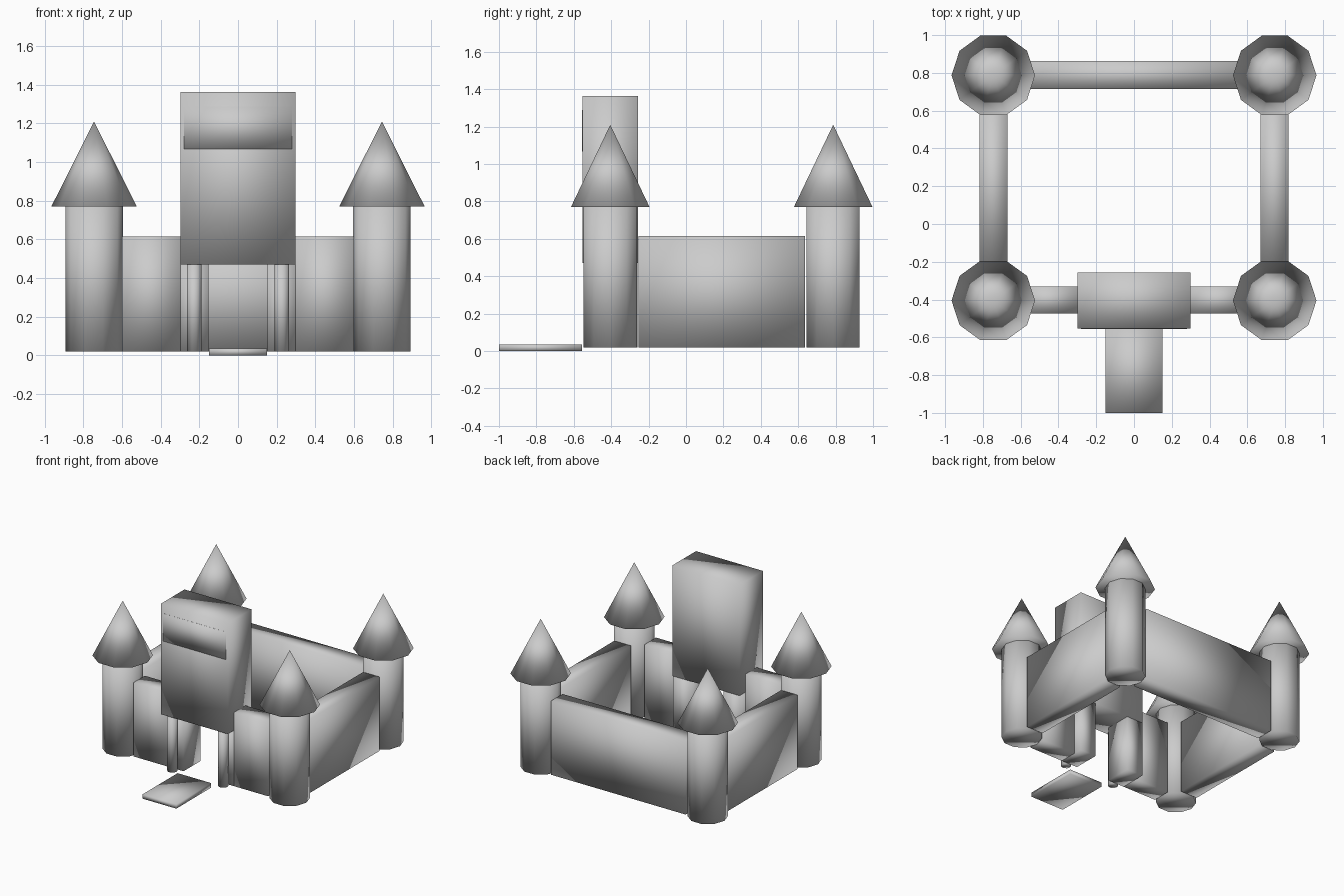
import bpy
import math

cube = bpy.data.objects.get("Cube")
if cube:
    bpy.data.objects.remove(cube, do_unlink=True)

GREY = (0.6, 0.6, 0.6, 1.0)
stone = bpy.data.materials.new("grey_stone")
stone.use_nodes = True
stone.diffuse_color = GREY
stone.node_tree.nodes["Principled BSDF"].inputs["Base Color"].default_value = GREY


def finish(name):
    """Name the active object, give it the stone colour and soft shading."""
    ob = bpy.context.object
    ob.name = ob.data.name = name
    ob.data.materials.append(stone)
    bpy.ops.object.shade_smooth()
    return ob


def box(name, x, y, z):
    """Box from (min, max) ranges."""
    bpy.ops.mesh.primitive_cube_add(size=1, location=[sum(r) / 2 for r in (x, y, z)])
    ob = bpy.context.object
    for v in ob.data.vertices:
        for i, r in enumerate((x, y, z)):
            v.co[i] *= r[1] - r[0]
    return finish(name)


def column(name, x, y, z, bottom, top=None):
    """Ten-sided column or cone with a corner on the x axis."""
    bpy.ops.mesh.primitive_cone_add(
        vertices=10, radius1=bottom, radius2=bottom if top is None else top,
        depth=z[1] - z[0], location=(x, y, sum(z) / 2), rotation=(0, 0, math.pi / 2))
    return finish(name)


BASE, EAVES, WALL_TOP, ARCH = 0.02, 0.77, 0.615, 0.47
TOWER_X, FRONT_Y, BACK_Y = 0.745, -0.405, 0.787

for side, s in (("left", 1), ("right", -1)):
    def span(a, b):
        return tuple(sorted((s * a, s * b)))

    # Corner towers with pointed roofs
    for end, y in (("front", FRONT_Y), ("back", BACK_Y)):
        column(f"{end}_{side}_tower", s * TOWER_X, y, (BASE, EAVES), 0.149)
        column(f"{end}_{side}_roof", s * TOWER_X, y, (EAVES, 1.21), 0.221, 0)

    # Side and front walls
    box(f"{side}_wall", span(0.67, 0.818), (-0.255, 0.637), (BASE, WALL_TOP))
    box(f"front_{side}_wall", span(0.298, 0.6), (-0.475, -0.33), (BASE, WALL_TOP))

    # Gate sides and the slim pillars before them
    box(f"gate_{side}_block", span(0.153, 0.298), (-0.475, -0.26), (BASE, ARCH))
    column(f"gate_{side}_pillar", s * 0.227, -0.512, (BASE, ARCH), 0.038)

# Back wall
box("back_wall", (-0.6, 0.6), (0.715, 0.862), (BASE, WALL_TOP))

# Gatehouse above the opening, with a shallow front panel
box("gatehouse", (-0.298, 0.298), (-0.553, -0.256), (ARCH, 1.363))
box("gatehouse_panel", (-0.28, 0.28), (-0.557, -0.55), (1.067, 1.288))

# Lowered drawbridge
box("drawbridge", (-0.15, 0.15), (-1.0, -0.555), (0, 0.036))
